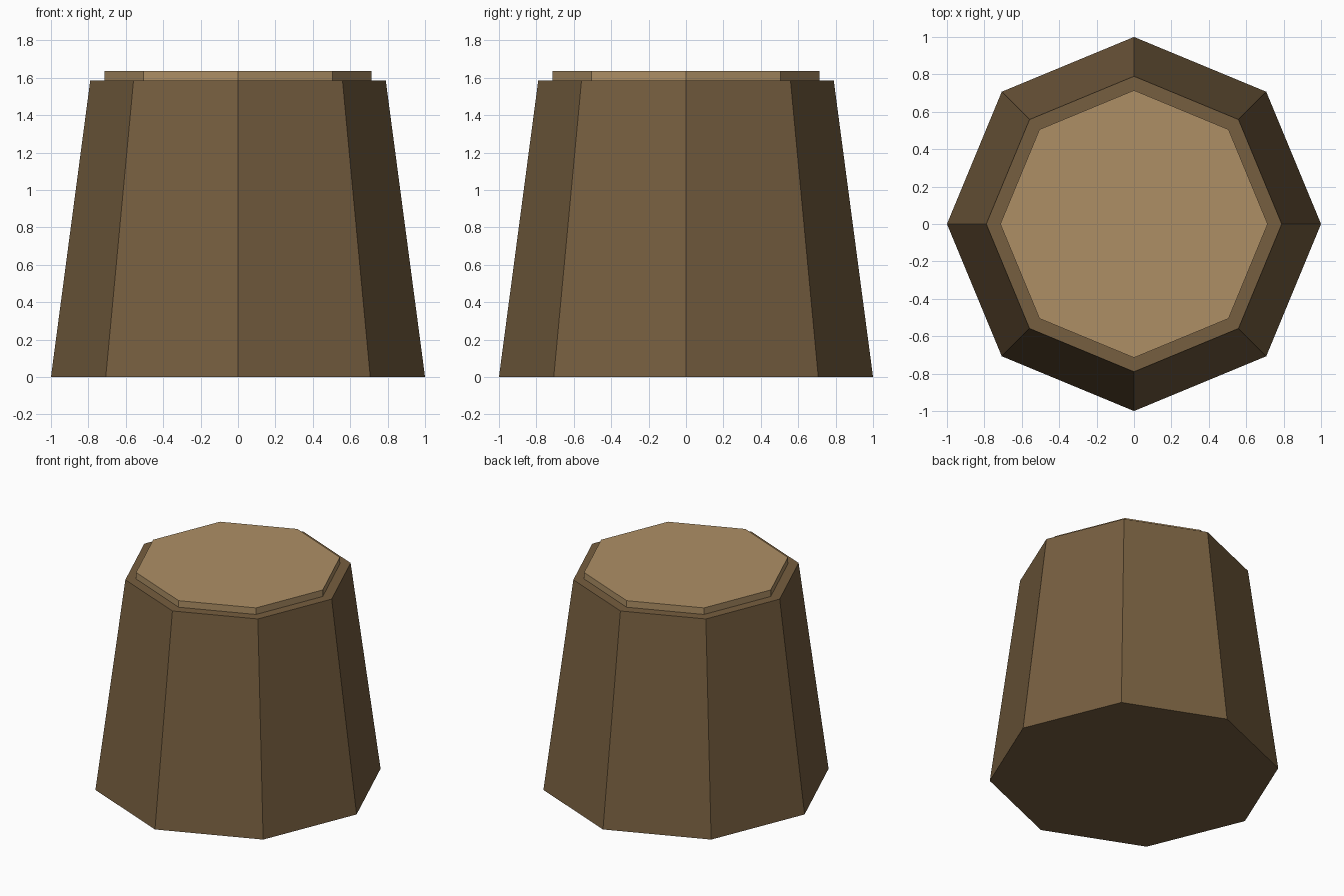
import bpy

default = bpy.data.objects.get("Cube")
if default:
    bpy.data.objects.remove(default, do_unlink=True)


def material(name, rgb):
    mat = bpy.data.materials.new(name)
    mat.use_nodes = True
    colour = (*rgb, 1.0)
    mat.diffuse_color = colour
    mat.node_tree.nodes["Principled BSDF"].inputs["Base Color"].default_value = colour
    return mat


def octagon_block(name, bottom_radius, top_radius, z0, z1, mat):
    """Eight-sided block with corners on the x and y axes."""
    bpy.ops.mesh.primitive_cone_add(
        vertices=8, radius1=bottom_radius, radius2=top_radius,
        depth=z1 - z0, location=(0, 0, (z0 + z1) / 2))
    block = bpy.context.object
    block.name = name
    block.data.materials.append(mat)
    return block


bark = material("bark brown", (0.18, 0.112, 0.05))
cut_wood = material("cut wood tan", (0.42, 0.275, 0.13))

# Tapered trunk
octagon_block("trunk", 1.0, 0.79, 0.0, 1.585, bark)

# Thin pale disc on the sawn top
octagon_block("cut_top", 0.715, 0.715, 1.585, 1.635, cut_wood)
